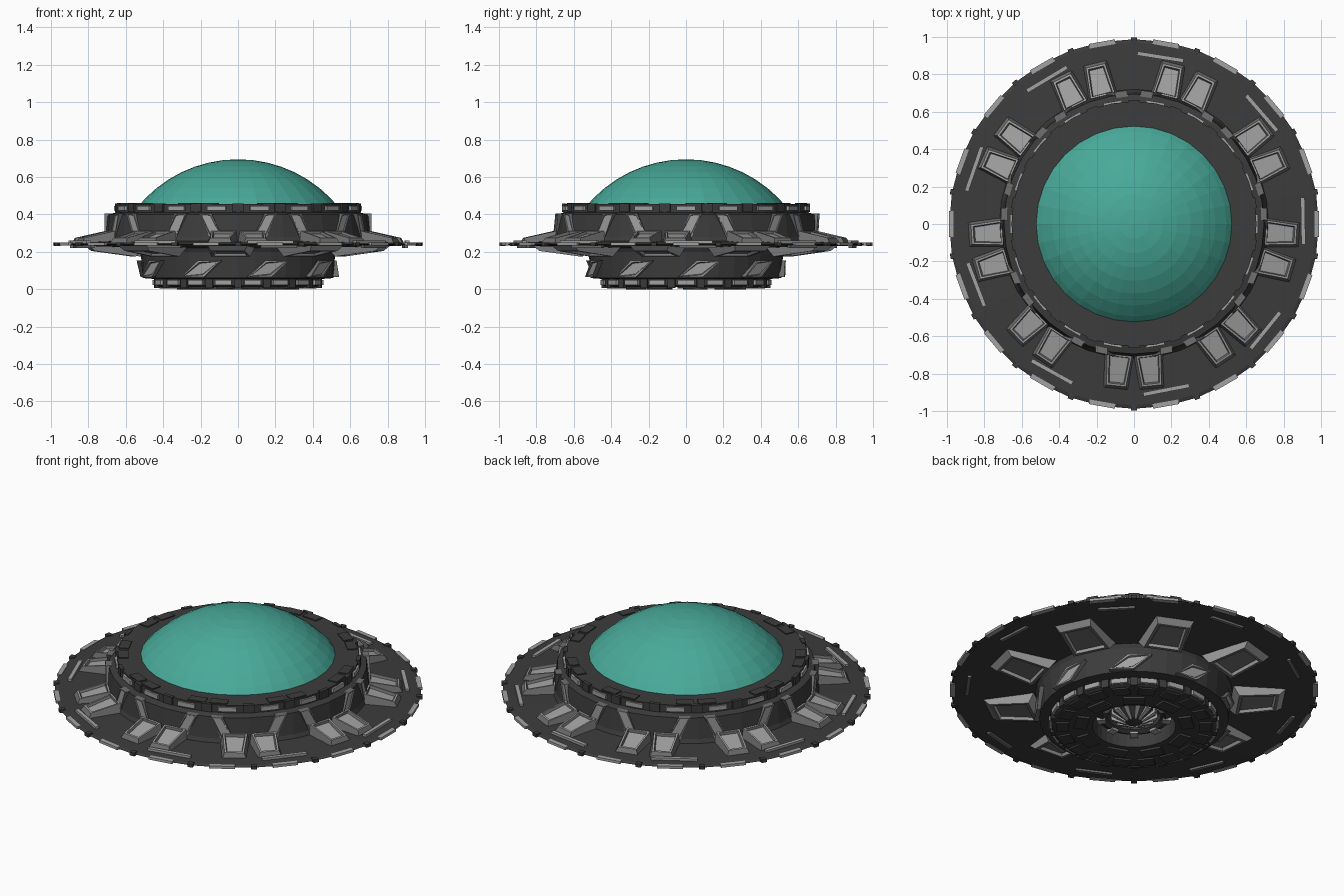
import bpy, bmesh
from math import radians, sin, cos, pi

if "Cube" in bpy.data.objects:
    bpy.data.objects.remove(bpy.data.objects["Cube"])

def material(name, c):
    m = bpy.data.materials.new(name)
    m.diffuse_color = (*c, 1)
    m.use_nodes = True
    m.node_tree.nodes["Principled BSDF"].inputs["Base Color"].default_value = m.diffuse_color
    return m

DARK = material("dark_hull", (0.045, 0.045, 0.045))
LIGHT = material("light_panel", (0.36, 0.36, 0.36))
MID = material("mid_frame", (0.16, 0.16, 0.16))
TEAL = material("teal_glass", (0.065, 0.40, 0.32))

def finish(name, bm, *mats):
    me = bpy.data.meshes.new(name)
    bm.to_mesh(me)
    bm.free()
    for m in mats:
        me.materials.append(m)
    ob = bpy.data.objects.new(name, me)
    bpy.context.collection.objects.link(ob)
    return ob

def lathe(name, profile, mat, n=36):
    """Revolve an (r, z) profile around z."""
    bm = bmesh.new()
    vs = [bm.verts.new((r, 0, z)) for r, z in profile]
    es = [bm.edges.new(p) for p in zip(vs, vs[1:])]
    bmesh.ops.spin(bm, geom=vs + es, cent=(0, 0, 0), axis=(0, 0, 1),
                   angle=2 * pi, steps=n, use_duplicate=False)
    bmesh.ops.remove_doubles(bm, verts=bm.verts, dist=1e-4)
    bmesh.ops.recalc_face_normals(bm, faces=bm.faces)
    return finish(name, bm, mat)

def solid(bm, deg, base, top, inset=0, depth=0):
    """Box from two quads of (tangent, radius, z), placed at an angle; top may be recessed."""
    a = radians(deg)
    def put(p):
        t, r, z = p
        return bm.verts.new((r * cos(a) - t * sin(a), r * sin(a) + t * cos(a), z))
    b, t = [put(p) for p in base], [put(p) for p in top]
    faces = [bm.faces.new(b[::-1]), bm.faces.new(t)]
    for i in range(4):
        j = (i + 1) % 4
        faces.append(bm.faces.new((b[i], b[j], t[j], t[i])))
    bmesh.ops.recalc_face_normals(bm, faces=faces)
    if inset:
        rim = bmesh.ops.inset_individual(bm, faces=[faces[1]], thickness=inset)["faces"]
        inner = bmesh.ops.inset_individual(bm, faces=[faces[1]], thickness=inset * 0.5, depth=-depth)["faces"]
        for f in faces[2:]:
            f.material_index = 1
        for f in inner:
            f.material_index = 1

def plate(r0, r1, w0, w1, z0, z1):
    """Quad lying in the disc plane, height z0 at r0 and z1 at r1."""
    return [(-w0, r0, z0), (w0, r0, z0), (w1, r1, z1), (-w1, r1, z1)]

def ring_blocks(name, angles, r0, r1, w, z0, z1, mat):
    bm = bmesh.new()
    for d in angles:
        solid(bm, d, plate(r0, r1, w, w, z0, z0), plate(r0, r1, w, w, z1, z1))
    return finish(name, bm, mat)

NINE = [-90 + 40 * k for k in range(9)]
EIGHTEEN = [-80 + 20 * k for k in range(18)]
BETWEEN = [d + 10 for d in EIGHTEEN]

# Main saucer body with recessed belly
lathe("saucer_hull", [(0, .11), (.225, .11), (.225, .012), (.43, .012), (.445, .02), (.445, .055),
      (.51, .06), (.52, .2), (.53, .222), (.97, .236), (.988, .24), (.97, .246), (.72, .258),
      (.71, .28), (.695, .40), (.655, .41), (.655, .455), (.52, .455)], DARK)

# Glass dome
R, zc = .693, .695 - .693
lathe("dome", [(R * sin(i * radians(52) / 8), zc + R * cos(i * radians(52) / 8)) for i in range(9)],
      TEAL, 32)

# Paired wedge pods on the upper deck
bm = bmesh.new()
for d in NINE:
    for s in (-6.3, 6.3):
        solid(bm, d + s, plate(.69, .89, .082, .068, .245, .24),
              plate(.705, .87, .066, .052, .312, .275), .014, .014)
finish("upper_pods", bm, LIGHT, MID)

# Wide pods under the deck
bm = bmesh.new()
for d in NINE:
    solid(bm, d - 4, plate(.52, .82, .13, .11, .23, .24),
          plate(.56, .78, .105, .09, .175, .205), .024, .014)
finish("lower_pods", bm, MID, LIGHT)

# Leaning panels around the upper wall
bm = bmesh.new()
for d in NINE:
    for s in (-1, 1):
        def quad(r, g):
            return [(s * (.065 + g), r, .28 - g * .5), (s * (-.005 + g), r, .28 - g * .5),
                    (s * (-.06 - g), r, .405), (s * (.005 - g), r, .405)]
        solid(bm, d + 20 + s * 8, quad(.68, .004), quad(.713, 0), .008, .006)
finish("upper_wall_panels", bm, LIGHT, MID)

# Large slanted panels around the lower wall
bm = bmesh.new()
for d in NINE:
    def quad(r):
        return [(-.115, r, .065), (.015, r, .065), (.115, r, .155), (-.015, r, .155)]
    solid(bm, d + 18, quad(.50), quad(.53), .012, .008)
finish("lower_wall_panels", bm, LIGHT, MID)

# Collar trim: light blocks and dark clamps on both rings
ring_blocks("upper_collar_blocks", EIGHTEEN, .64, .664, .05, .42, .446, LIGHT)
ring_blocks("upper_collar_clamps", BETWEEN, .64, .662, .03, .413, .459, DARK)
ring_blocks("lower_collar_blocks", EIGHTEEN, .43, .457, .045, .022, .05, LIGHT)
ring_blocks("lower_collar_clamps", BETWEEN, .43, .453, .02, .008, .057, DARK)

# Rim lights and deck bars
ring_blocks("rim_lights", EIGHTEEN, .965, .99, .07, .234, .249, LIGHT)
ring_blocks("rim_clamps", BETWEEN, .965, .997, .015, .232, .251, DARK)
ring_blocks("deck_bars", [d + 11 for d in NINE], .893, .915, .125, .24, .262, LIGHT)
ring_blocks("underside_bars", [d + 14 for d in NINE], .885, .905, .1, .222, .24, MID)

# Flat plates on the top collar and belly
ring_blocks("collar_plates", [d + 20 + s for d in NINE for s in (-5.5, 5.5)],
            .59, .645, .048, .45, .461, DARK)
ring_blocks("belly_plates", EIGHTEEN, .35, .42, .045, .003, .02, DARK)
ring_blocks("belly_inner_plates", [d + 20 for d in NINE], .25, .32, .06, .0, .02, DARK)

# Engine inside the belly recess
lathe("engine_ring", [(.215, .11), (.2, .075), (.17, .06), (.145, .075), (.14, .11)], DARK)
ring_blocks("engine_ring_blocks", NINE, .155, .2, .022, .055, .09, LIGHT)
lathe("engine_cone", [(.125, .11), (.115, .08), (.05, .04), (0, .035)], DARK, 18)
bm = bmesh.new()
for k in range(12):
    solid(bm, 30 * k, plate(.045, .125, .008, .018, .06, .10),
          plate(.045, .125, .006, .014, .03, .07))
finish("engine_fins", bm, LIGHT)
